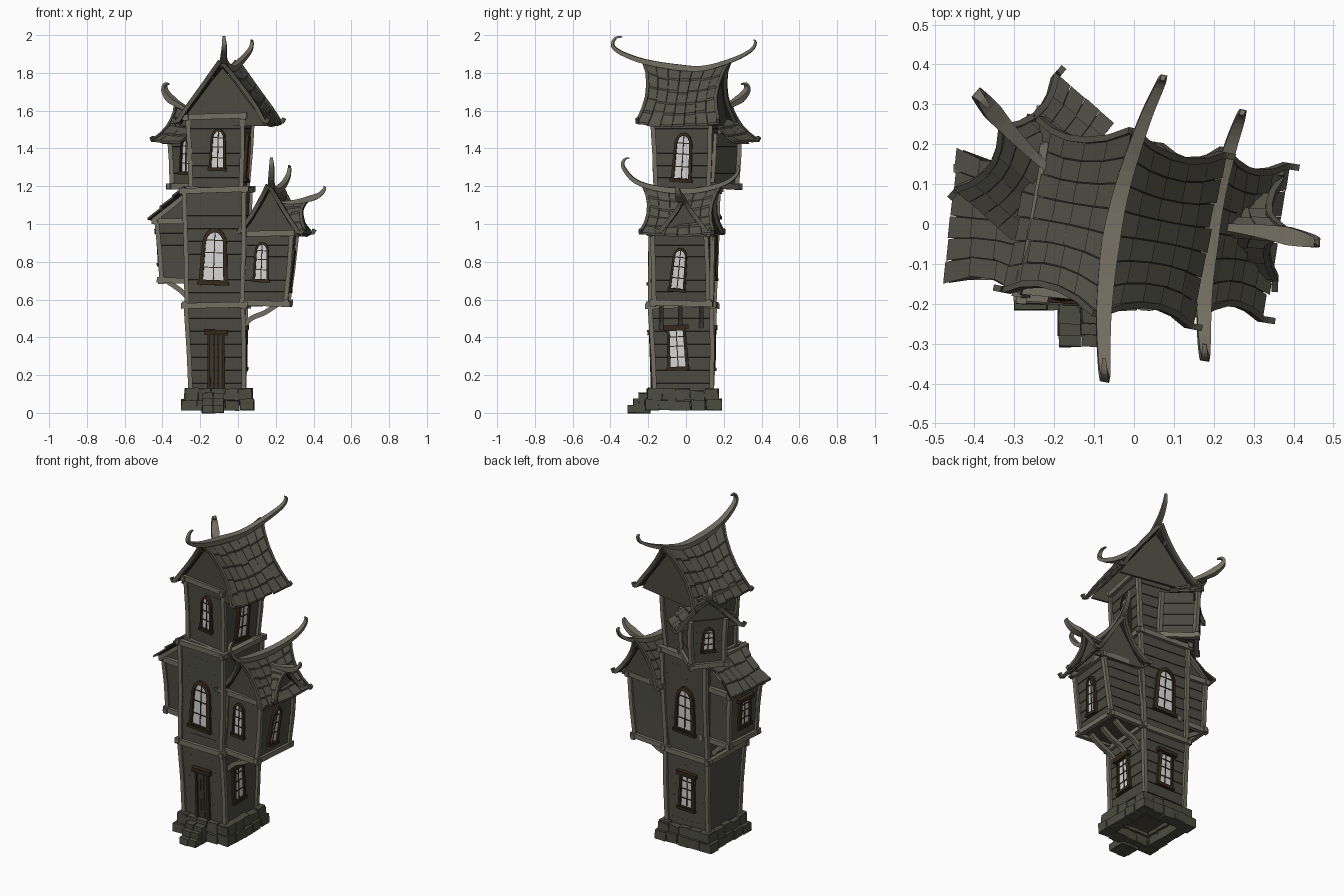
import bpy, bmesh, random
from math import radians, sin, cos, pi
from mathutils import Vector as V, Matrix

random.seed(4)
if "Cube" in bpy.data.objects:
    bpy.data.objects.remove(bpy.data.objects["Cube"])


def material(name, r, g, b):
    m = bpy.data.materials.new(name)
    m.use_nodes = True
    m.diffuse_color = (r, g, b, 1)
    m.node_tree.nodes["Principled BSDF"].inputs["Base Color"].default_value = (r, g, b, 1)
    return m


WALL = material("grey planks", .068, .066, .051)
ROOF = material("grey shingles", .088, .086, .066)
GAP = material("dark gaps", .018, .017, .013)
BEAM = material("pale timber", .17, .158, .121)
STONE = material("mossy stone", .072, .073, .051)
FRAME = material("dark brown frame", .036, .023, .012)
GLASS = material("pale glass", .66, .66, .67)
DOOR = material("door wood", .045, .036, .025)


def finish(name, bm, *mats):
    bmesh.ops.recalc_face_normals(bm, faces=bm.faces[:])
    me = bpy.data.meshes.new(name)
    bm.to_mesh(me)
    bm.free()
    for m in mats:
        me.materials.append(m)
    ob = bpy.data.objects.new(name, me)
    bpy.context.collection.objects.link(ob)


def loft(bm, rings, cap=True, mat=lambda i: 0):
    """Join equal closed rings of points."""
    vs = [[bm.verts.new(p) for p in r] for r in rings]
    n = len(vs[0])
    for i in range(len(vs) - 1):
        for k in range(n):
            q = (k + 1) % n
            bm.faces.new((vs[i][k], vs[i][q], vs[i+1][q], vs[i+1][k])).material_index = mat(i)
    if cap:
        bm.faces.new(vs[0][::-1])
        bm.faces.new(vs[-1])


def box(bm, lo, hi, m=Matrix(), jitter=0):
    def pt(x, y, z):
        return m @ V([c + random.uniform(-jitter, jitter) for c in (x, y, z)])
    loft(bm, [[pt(lo[0], lo[1], z), pt(hi[0], lo[1], z), pt(hi[0], hi[1], z), pt(lo[0], hi[1], z)]
              for z in (lo[2], hi[2])])


def sweep(bm, pts, side, w, h, tip=1.0):
    """Rectangular timber along a path, tapering toward both ends by tip."""
    rings, n = [], len(pts) - 1
    for i, p in enumerate(pts):
        t = (pts[min(i + 1, n)] - pts[max(i - 1, 0)]).normalized()
        up = side.cross(t).normalized()
        k = 1 + (tip - 1) * abs(2 * i / n - 1)
        a, b = side * w * k / 2, up * h * k / 2
        rings.append([p - a - b, p + a - b, p + a + b, p - a + b])
    loft(bm, rings)


def smooth(pts, n=4):
    """Catmull-Rom through the points."""
    q = [pts[0]] + pts + [pts[-1]]
    out = []
    for a, b, c, d in zip(q, q[1:], q[2:], q[3:]):
        for t in [k / n for k in range(n)]:
            out.append((2*b + (c - a)*t + (2*a - 5*b + 4*c - d)*t*t + (3*b - a - 3*c + d)*t**3) / 2)
    return out + [pts[-1]]


# Storeys: rings are (centre x, centre y, half x, half y, z, turn)
def ring(sec, t, e=0):
    cx, cy, hx, hy, z, a = [p + (q - p) * t for p, q in zip(*sec)]
    r = Matrix.Rotation(radians(a), 3, 'Z')
    return [V((cx, cy, z)) + r @ V((sx * (hx + e), sy * (hy + e), 0))
            for sx, sy in ((-1, -1), (1, -1), (1, 1), (-1, 1))]


def storey(name, sec, planks, belts=(0, 1)):
    bm = bmesh.new()
    rings, gap = [], .028
    for i in range(planks):
        rings += [ring(sec, i / planks, .003), ring(sec, (i + 1 - gap) / planks, 0)]
    rings.append(ring(sec, 1, 0))
    loft(bm, rings, mat=lambda i: i % 2)
    finish(name + "_planks", bm, WALL, GAP)
    bm = bmesh.new()
    lo, hi = ring(sec, 0, .003), ring(sec, 1, .003)
    for a, b in zip(lo, hi):
        sweep(bm, [a, a.lerp(b, .5) + V((.003, .003, 0)), b], V((1, 0, 0)), .024, .024)
    for t in belts:
        c = ring(sec, t, .008)
        for k in range(4):
            d = (c[(k + 1) % 4] - c[k]).normalized()
            wob = V((0, 0, random.uniform(-.007, .007)))
            sweep(bm, [c[k] - d * .02 + wob, c[(k + 1) % 4] + d * .02 - wob],
                  d.cross(V((0, 0, 1))), .026, .03)
    finish(name + "_timbers", bm, BEAM)


def spot(sec, side, u, z):
    """Frame on a wall: x along it, -y outward, z up the slope."""
    t = (z - sec[0][4]) / (sec[1][4] - sec[0][4])
    def at(t):
        c = ring(sec, t, .003)
        return c[side].lerp(c[(side + 1) % 4], u), c[(side + 1) % 4] - c[side]
    p, x = at(t)
    x.normalize()
    up = (at(t + .05)[0] - p).normalized()
    y = up.cross(x).normalized()
    m = Matrix((x, y, x.cross(y))).transposed().to_4x4()
    m.translation = p
    return m


def window(name, m, w, h, arched=True, tilt=2):
    m = m @ Matrix.Rotation(radians(tilt), 4, 'Y')
    def outline(w, h):
        k = .86 * w / 2
        if not arched:
            return [(-w/2, -h/2), (w/2, -h/2), (k, h/2), (-k, h/2)]
        z = h / 2 - w * .6
        return [(-w/2, -h/2), (w/2, -h/2)] + [
            (k * cos(a * pi / 8), z + w * .6 * sin(a * pi / 8)) for a in range(9)]
    f = .15 * w
    outer, inner = outline(w, h), outline(w - 2 * f, h - 2 * f)
    bm = bmesh.new()
    loops = [[m @ V((x, y, z)) for x, z in o]
             for o, y in ((outer, .01), (outer, -.014), (inner, -.018), (inner, .01))]
    loft(bm, loops, cap=False)
    box(bm, (-w*.54, -.022, -h/2 - .004), (w*.54, 0, -h/2 + .012), m)
    if not arched:
        box(bm, (-w*.58, -.024, h/2 - .012), (w*.58, 0, h/2 + .012), m)
    box(bm, (-.0025, -.009, -h/2), (.0025, 0, h/2 - f/2), m)
    for z in (-.2, .06, .28):
        box(bm, (-w*.42, -.009, z*h - .0025), (w*.42, 0, z*h + .0025), m)
    finish(name + "_frame", bm, FRAME)
    bm = bmesh.new()
    loft(bm, [[m @ V((x, y, z)) for x, z in inner] for y in (0, -.005)])
    finish(name + "_glass", bm, GLASS)


# Curved shingle roofs: profile is (distance from ridge, z), ridge runs along local y
def roof(name, loc, turn, profile, y0, y1, rise, rows, cols, sides=(-1, 1), one_end=False, ridge=()):
    m = Matrix.Translation((*loc, 0)) @ Matrix.Rotation(radians(turn), 4, 'Z')
    n = len(profile) - 1
    mid = y0 if one_end else (y0 + y1) / 2
    def at(s, u, v, lift=0):
        i = min(int(u * n), n - 1)
        (xa, za), (xb, zb) = profile[i], profile[i + 1]
        k, t = u * n - i, (v if one_end else 2 * v - 1)
        flare = 1 + .85 * (u - .55) ** 2
        return m @ V((s * (xa + (xb - xa) * k + lift * .6), mid + (y0 + (y1 - y0) * v - mid) * flare,
                      za + (zb - za) * k + rise * t * t * (1 - .7 * u) + lift))
    bm, sheet = bmesh.new(), bmesh.new()
    for s in sides:
        for i in range(rows):
            for j in range(cols):
                ua, ub = i / rows, min((i + 1.16 + random.uniform(-.1, .1)) / rows, 1.04)
                va, vb = j / cols + .003, (j + 1) / cols - .003
                lift = .008 + random.uniform(-.003, .003)
                top = [at(s, ua, va, .002), at(s, ua, vb, .002), at(s, ub, vb, lift), at(s, ub, va, lift)]
                loft(bm, [[p - V((0, 0, .012)) for p in top], top])
        for i in range(n):
            for j in range(cols):
                q = [at(s, (i + a) / n, (j + b) / cols, -.005) for a, b in ((0, 0), (0, 1), (1, 1), (1, 0))]
                sheet.faces.new([sheet.verts.new(p) for p in q])
        # Rake boards with curled feet
        if len(sides) == 2:
            for v in ((1,) if one_end else (0, 1)):
                pts = [at(s, i / 5, v, .002) for i in range(6)]
                out = m.to_3x3() @ V((s, 0, 0))
                pts += [pts[-1] + out * .016 + V((0, 0, -.004)), pts[-1] + out * .026 + V((0, 0, .014))]
                sweep(bm, pts, m.to_3x3() @ V((0, 1, 0)), .016, .022)
    finish(name + "_shingles", bm, ROOF)
    finish(name + "_underlay", sheet, GAP)
    # Gable ends
    if len(sides) == 2:
        bm = bmesh.new()
        for y in ((y1 - .02,) if one_end else (y0 + .02, y1 - .02)):
            half = [(x, z - .012 + rise * .5 * (1 - x / profile[-1][0])) for x, z in profile]
            pts = [(-x, z) for x, z in half[::-1]] + half[1:]
            loft(bm, [[m @ V((x, y + d, z)) for x, z in pts] for d in (-.006, .006)])
        finish(name + "_gable", bm, WALL)
    # Curling ridge timber, bowed sideways
    if ridge:
        bm = bmesh.new()
        sweep(bm, smooth([m @ V((.35 * y * y, y, z)) for y, z in ridge]),
              m.to_3x3() @ V((1, 0, 0)), .046, .032, .2)
        finish(name + "_ridge", bm, BEAM)


GROUND = ((-.11, -.015, .137, .147, .09, 0), (-.117, -.02, .148, .161, .57, -3))
MIDDLE = ((-.117, -.02, .143, .159, .57, -3), (-.11, -.01, .157, .162, 1.18, -6))
UPPER = ((-.1, -.005, .13, .137, 1.18, -7), (-.095, 0, .145, .153, 1.57, -10))
BAY = ((.14, -.02, .115, .14, .58, -3), (.175, -.025, .12, .14, .95, -6))
LEAN = ((-.31, .01, .085, .12, .7, -3), (-.325, .005, .09, .125, 1.015, -6))
DORMER = ((-.21, .13, .092, .1, 1.2, 50), (-.22, .14, .1, .1, 1.48, 50))

storey("ground_floor", GROUND, 7, (1,))
storey("middle_floor", MIDDLE, 9, (1,))
storey("upper_floor", UPPER, 6, (0, 1))
storey("right_bay", BAY, 6)
storey("left_bay", LEAN, 5)
storey("dormer", DORMER, 4, (0,))

roof("main_roof", (-.05, 0), -11, [(0, 1.815), (.06, 1.75), (.125, 1.67), (.18, 1.605), (.23, 1.53)],
     -.182, .19, .045, 5, 7,
     ridge=[(-.335, 1.99), (-.37, 1.985), (-.385, 1.945), (-.34, 1.905), (-.22, 1.86), (-.05, 1.83),
            (.1, 1.825), (.26, 1.87), (.36, 1.92), (.385, 1.96), (.375, 1.975)])
roof("bay_roof", (.193, -.015), -9, [(0, 1.17), (.05, 1.09), (.1, 1.015), (.158, .945)],
     -.172, .16, .035, 5, 6,
     ridge=[(-.285, 1.35), (-.31, 1.34), (-.315, 1.3), (-.25, 1.225), (-.12, 1.185), (.05, 1.175),
            (.2, 1.205), (.28, 1.25), (.305, 1.295), (.295, 1.31)])
roof("bay_side_roof", (.185, -.005), -93, [(0, 1.11), (.04, 1.05), (.12, .955)],
     0, .15, .02, 4, 3, one_end=True,
     ridge=[(0, 1.12), (.08, 1.115), (.16, 1.125), (.24, 1.15), (.275, 1.185), (.27, 1.2)])
roof("dormer_roof", (-.2, .125), 49, [(0, 1.58), (.06, 1.535), (.12, 1.48), (.182, 1.435)],
     -.03, .13, .035, 4, 4, one_end=True,
     ridge=[(-.06, 1.585), (.05, 1.595), (.14, 1.625), (.22, 1.66), (.27, 1.705), (.265, 1.74), (.235, 1.74)])
roof("left_bay_roof", (-.265, 0), -6, [(0, 1.19), (.09, 1.115), (.185, 1.03)],
     -.143, .143, .01, 3, 6, sides=(-1,))

# Wall wedge and rafters under the left bay roof
bm = bmesh.new()
loft(bm, [[V((x, y, z)) for x, z in ((-.24, 1.0), (-.405, 1.0), (-.41, 1.045), (-.27, 1.165), (-.24, 1.165))]
          for y in (-.115, .125)])
finish("left_bay_wedge", bm, WALL)
bm = bmesh.new()
for y in (-.13, .14):
    sweep(bm, [V((-.445, y, 1.022)), V((-.355, y, 1.092)), V((-.26, y, 1.168))], V((0, 1, 0)), .022, .024)
finish("left_bay_rafters", bm, BEAM)

# Openings
window("front_middle_window", spot(MIDDLE, 0, .5, .83), .155, .3)
window("front_upper_window", spot(UPPER, 0, .55, 1.395), .092, .22)
window("front_bay_window", spot(BAY, 0, .4, .8), .088, .21)
window("right_ground_window", spot(GROUND, 1, .42, .34), .115, .225, False, -3)
window("right_bay_window", spot(BAY, 1, .48, .76), .09, .23, True, 6)
window("right_upper_window", spot(UPPER, 1, .52, 1.355), .11, .26, True, 4)
window("back_ground_window", spot(GROUND, 2, .5, .34), .115, .225, False, 2)
window("back_middle_window", spot(MIDDLE, 2, .5, .85), .15, .29)
window("left_bay_window", spot(LEAN, 3, .5, .87), .11, .18, False, -2)
window("dormer_window", spot(DORMER, 2, .5, 1.36), .08, .15)
window("dormer_side_window", spot(DORMER, 3, .55, 1.36), .08, .19)

# Door
m = spot(GROUND, 0, .48, .13)
bm = bmesh.new()
for x in (-.045, .033):
    box(bm, (x, -.018, 0), (x + .014, .01, .3), m, .002)
box(bm, (-.062, -.026, .285), (.062, .01, .31), m, .003)
finish("door_frame", bm, FRAME)
bm = bmesh.new()
for x in (-.031, -.01, .012):
    box(bm, (x, -.009, 0), (x + .019, .01, .287), m)
finish("door", bm, DOOR)

# Stone footing and steps
bm = bmesh.new()
for hx, hy, z0, z1 in ((.19, .2, .015, .07), (.177, .188, .068, .125)):
    for k, (a, b) in enumerate(((hx, hy), (hy, hx)) * 2):
        r = Matrix.Translation((-.105, -.015, 0)) @ Matrix.Rotation(k * pi / 2, 4, 'Z')
        n = 5
        for i in range(n):
            x = -a + 2 * a * i / n
            box(bm, (x + .001, -b - random.uniform(-.004, .006), z0),
                (x + 2 * a / n - .001, -b + .07, z1 + random.uniform(-.008, .006)), r, .004)
for i, z in enumerate((.105, .075, .04)):
    for x in (-.19, -.132):
        box(bm, (x, -.25 - .029 * i, 0), (x + .057, -.19, z), jitter=.003)
finish("stone_footing", bm, STONE)

# Curved brackets under the overhangs
bm = bmesh.new()
for y in (-.13, -.03, .08):
    sweep(bm, smooth([V((.02, y, .45)), V((.07, y, .5)), V((.14, y, .53)), V((.21, y, .575))]),
          V((0, 1, 0)), .024, .026)
for y in (-.08, .1):
    sweep(bm, smooth([V((-.26, y, .6)), V((-.3, y, .645)), V((-.38, y, .7))]), V((0, 1, 0)), .024, .026)
finish("brackets", bm, BEAM)
